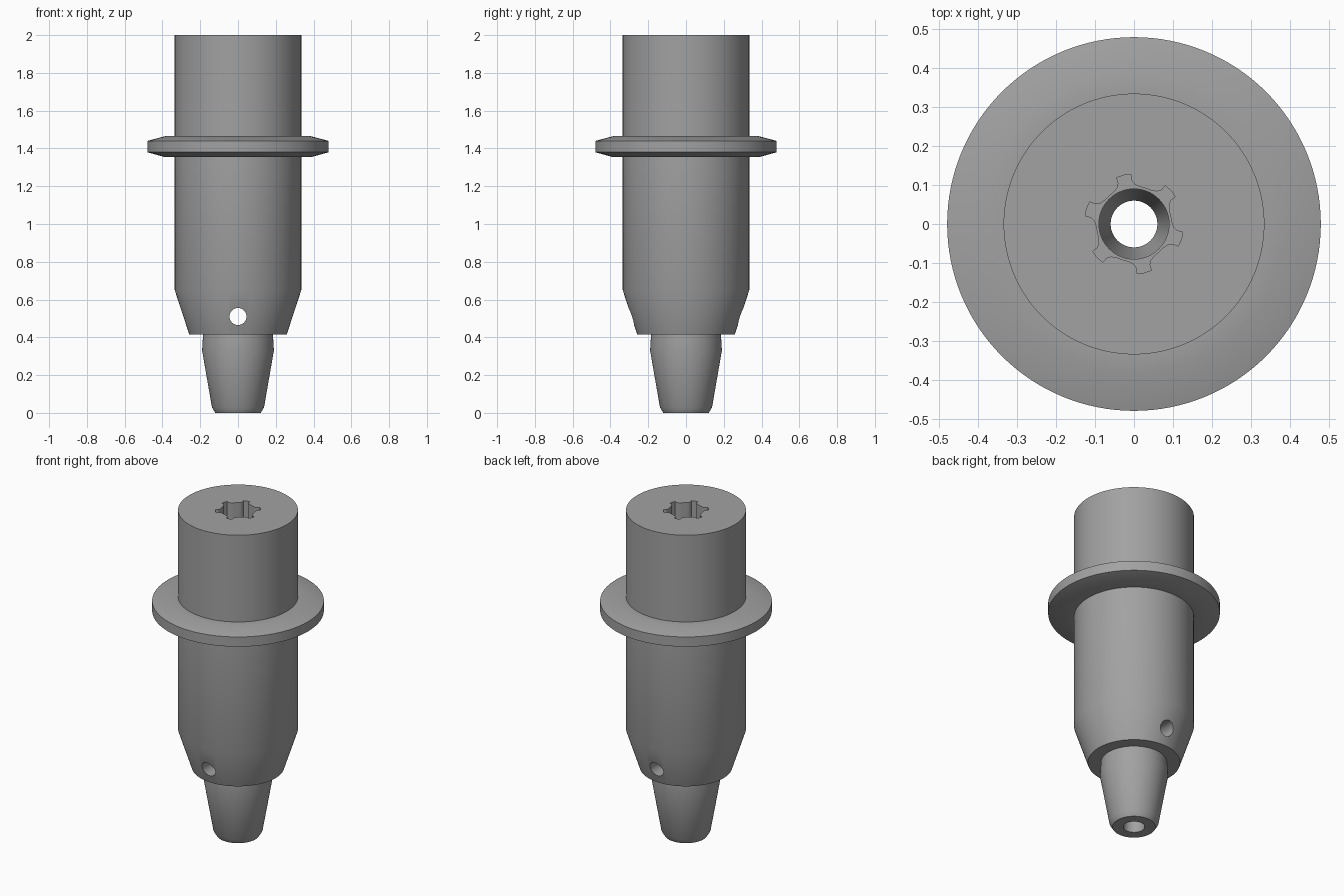
import bpy, bmesh
from math import sin, cos, pi, radians

cube = bpy.data.objects.get("Cube")
if cube:
    bpy.data.objects.remove(cube)

SEGMENTS = 128

steel = bpy.data.materials.new("grey steel")
steel.use_nodes = True
grey = (0.36, 0.36, 0.36, 1)
steel.diffuse_color = grey
steel.node_tree.nodes["Principled BSDF"].inputs["Base Color"].default_value = grey


def make_object(name, bm):
    bmesh.ops.recalc_face_normals(bm, faces=bm.faces)
    mesh = bpy.data.meshes.new(name)
    bm.to_mesh(mesh)
    bm.free()
    mesh.materials.append(steel)
    obj = bpy.data.objects.new(name, mesh)
    bpy.context.collection.objects.link(obj)
    return obj


def lathe(name, profile):
    """Revolve a closed (radius, height) outline around z."""
    bm = bmesh.new()
    rings = []
    for i in range(SEGMENTS):
        a = 2 * pi * i / SEGMENTS
        rings.append([bm.verts.new((r * cos(a), r * sin(a), z)) for r, z in profile])
    n = len(profile)
    for i, ring in enumerate(rings):
        nxt = rings[(i + 1) % SEGMENTS]
        for j in range(n):
            k = (j + 1) % n
            bm.faces.new((ring[j], nxt[j], nxt[k], ring[k]))
    return make_object(name, bm)


def prism(name, outline, low, high):
    """Extrude an (x, y) outline between two heights."""
    bm = bmesh.new()
    face = bm.faces.new([bm.verts.new((x, y, low)) for x, y in outline])
    top = bmesh.ops.extrude_face_region(bm, geom=[face])["geom"]
    bmesh.ops.translate(bm, vec=(0, 0, high - low),
                        verts=[v for v in top if isinstance(v, bmesh.types.BMVert)])
    return make_object(name, bm)


# Turned body: tapered nozzle, shoulder, barrel, flange, and the central bore
plug = lathe("turned_plug", [
    (0.06, 0), (0.12, 0), (0.138, 0.03), (0.19, 0.33), (0.185, 0.415),
    (0.258, 0.415), (0.335, 0.65), (0.335, 1.355), (0.39, 1.355),
    (0.48, 1.38), (0.48, 1.44), (0.385, 1.465), (0.335, 1.465),
    (0.335, 2), (0.09, 2), (0.09, 1.7), (0.09, 0.75), (0.06, 0.65)])

# Six-lobed drive socket
star = []
for lobe in range(6):
    for offset, r in ((-30, 0.096), (-20, 0.097), (-13, 0.102), (-9, 0.112), (-8.5, 0.127),
                      (0, 0.128), (8.5, 0.127), (9, 0.112), (13, 0.102), (20, 0.097)):
        a = radians(42 + 60 * lobe + offset)
        star.append((r * cos(a), r * sin(a)))
socket = prism("socket_cutter", star, 1.7, 2.1)

# Cross hole running front to back through the shoulder
circle = [(0.045 * cos(2 * pi * i / 32), 0.045 * sin(2 * pi * i / 32)) for i in range(32)]
cross_hole = prism("cross_hole_cutter", circle, -0.6, 0.6)
cross_hole.rotation_euler.x = pi / 2
cross_hole.location.z = 0.51

for cutter in (socket, cross_hole):
    cut = plug.modifiers.new(cutter.name, "BOOLEAN")
    cut.operation = "DIFFERENCE"
    cut.solver = "EXACT"
    cut.object = cutter

# Apply the cuts, then smooth the round surfaces
bpy.ops.object.select_all(action="DESELECT")
bpy.context.view_layer.objects.active = plug
plug.select_set(True)
for cutter in (socket, cross_hole):
    bpy.ops.object.modifier_apply(modifier=cutter.name)
    bpy.data.objects.remove(cutter)
bpy.ops.object.shade_smooth_by_angle(angle=radians(30))
